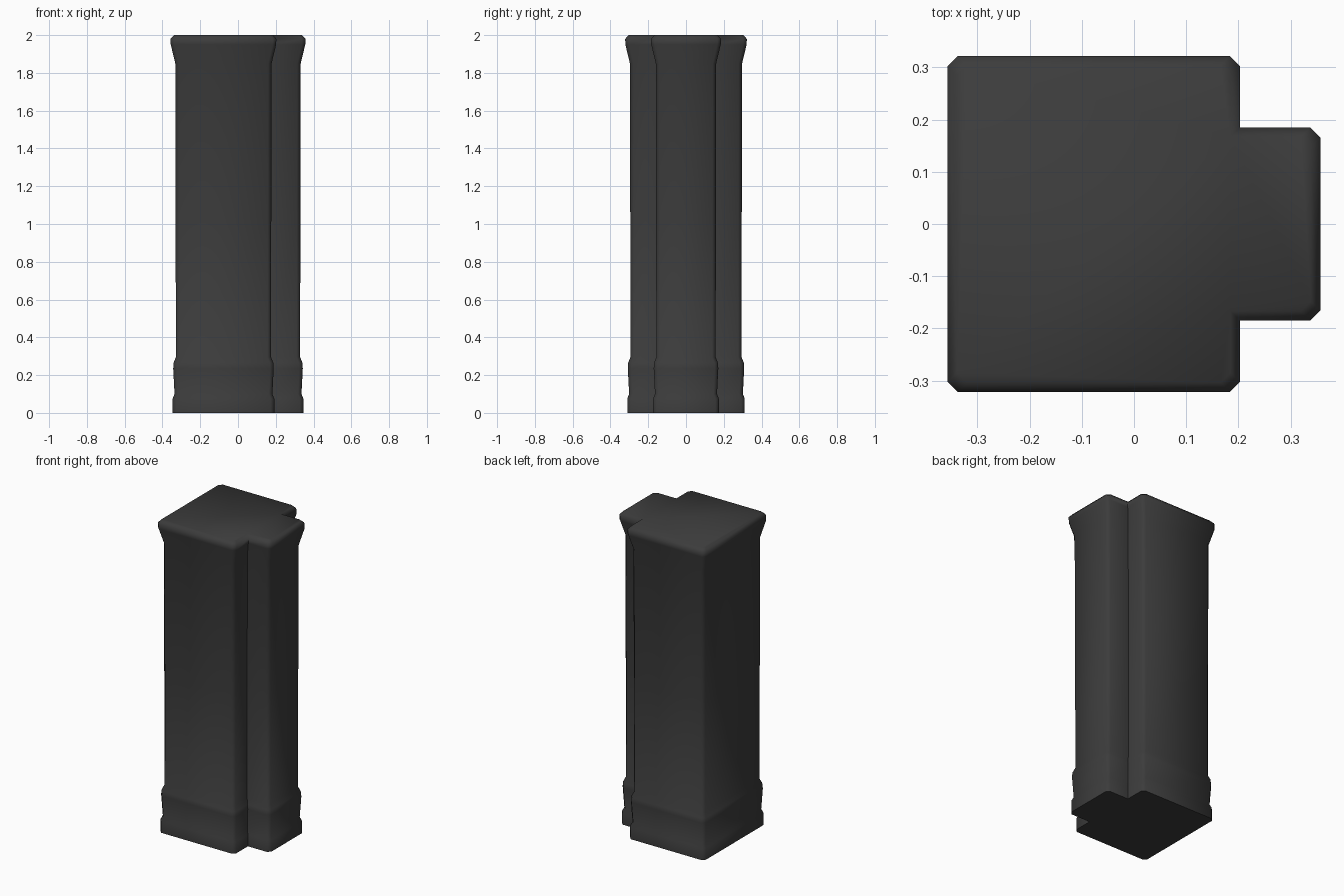
import bpy, bmesh, math

if "Cube" in bpy.data.objects:
    bpy.data.objects.remove(bpy.data.objects["Cube"])

# Dark grey stone
stone = bpy.data.materials.new("dark_stone")
stone.diffuse_color = (0.045, 0.045, 0.045, 1)
stone.use_nodes = True
stone.node_tree.nodes["Principled BSDF"].inputs["Base Color"].default_value = stone.diffuse_color


def outline(o, c=0.019):
    """T-shaped plan with chamfered outer corners, pulled in by o."""
    left, step, right = -0.357 + o, 0.203 - o, 0.357 - o
    wide, narrow = 0.322 - o, 0.185 - o
    half = [(right, narrow - c), (right - c, narrow), (step, narrow),
            (step, wide - c), (step - c, wide),
            (left + c, wide), (left, wide - c)]
    return half + [(x, -y) for x, y in reversed(half)]


# Height and inset of each ring: plinth, base band, shaft, flared capital
levels = [(0.0, 0.011), (0.075, 0.011), (0.10, 0.021), (0.235, 0.014),
          (0.265, 0.016), (0.295, 0.028), (1.0, 0.027), (1.85, 0.025),
          (1.95, 0.001), (1.98, 0.0), (2.0, 0.018)]

bm = bmesh.new()
rings = [[bm.verts.new((x, y, z)) for x, y in outline(o)] for z, o in levels]
n = len(rings[0])
for a, b in zip(rings, rings[1:]):
    for i in range(n):
        j = (i + 1) % n
        bm.faces.new((a[i], a[j], b[j], b[i]))
bm.faces.new(rings[-1])
bm.faces.new(rings[0][::-1])
bmesh.ops.recalc_face_normals(bm, faces=bm.faces[:])

mesh = bpy.data.meshes.new("pillar")
bm.to_mesh(mesh)
bm.free()
mesh.materials.append(stone)
pillar = bpy.data.objects.new("pillar", mesh)
bpy.context.collection.objects.link(pillar)

# Smooth over chamfers, crisp inner corners and underside
bpy.context.view_layer.objects.active = pillar
pillar.select_set(True)
bpy.ops.object.shade_smooth_by_angle(angle=math.radians(65))
